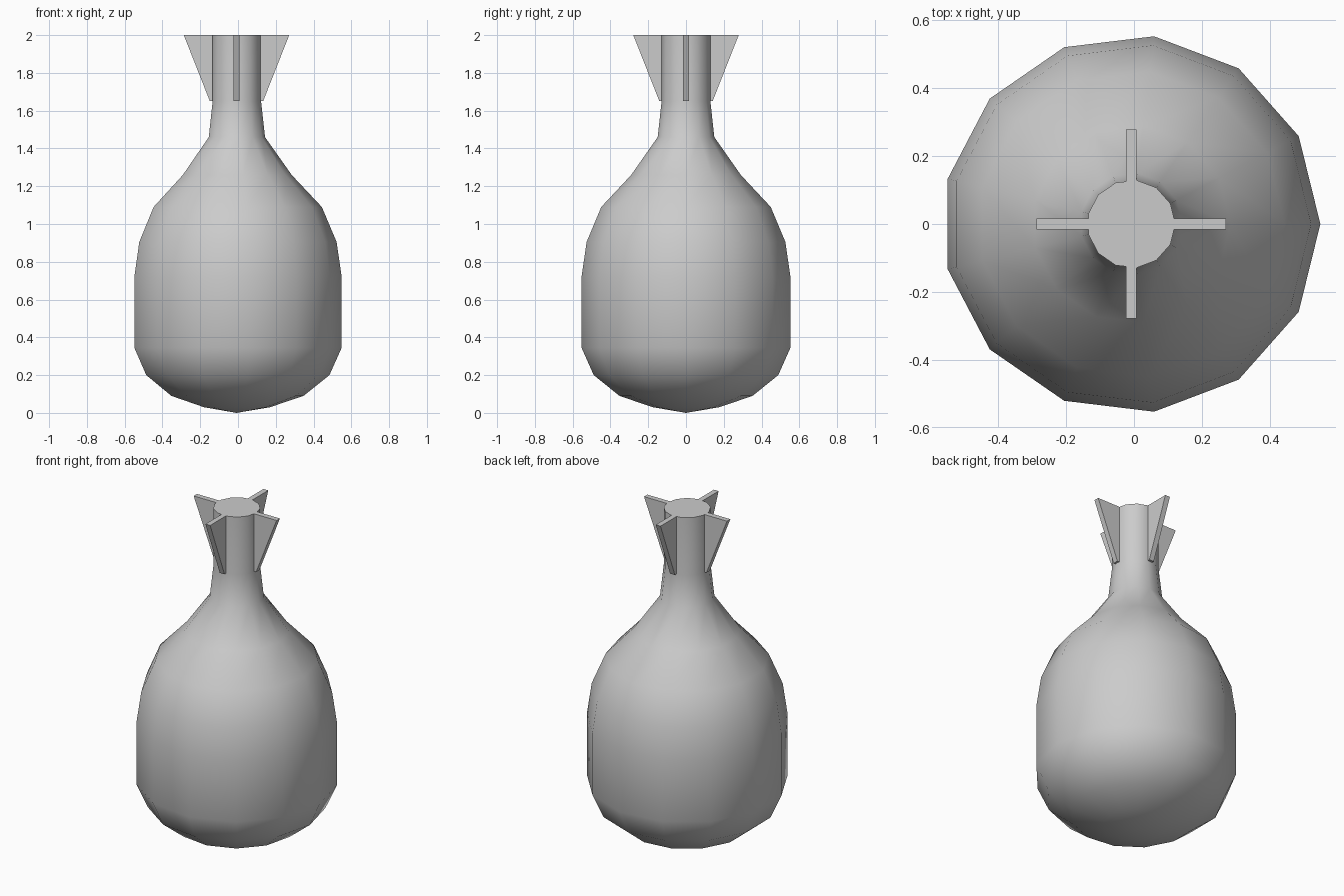
import bpy
import bmesh
import math
from mathutils import Matrix

cube = bpy.data.objects.get("Cube")
if cube:
    bpy.data.objects.remove(cube, do_unlink=True)

SIDES = 13
AXIS_X = -0.008  # the odd-sided body sits slightly off its bounding centre

grey = bpy.data.materials.new("plain grey")
grey.use_nodes = True
colour = (0.6, 0.6, 0.6, 1)
grey.diffuse_color = colour
grey.node_tree.nodes["Principled BSDF"].inputs["Base Color"].default_value = colour


def add_object(name, bm):
    bmesh.ops.recalc_face_normals(bm, faces=bm.faces)
    mesh = bpy.data.meshes.new(name)
    bm.to_mesh(mesh)
    bm.free()
    mesh.materials.append(grey)
    obj = bpy.data.objects.new(name, mesh)
    bpy.context.collection.objects.link(obj)
    obj.location.x = AXIS_X
    return obj


# Bulbous body and neck: rings of (radius, height), closed by a tip and a flat cap
profile = [(0.177, 0.03), (0.355, 0.09), (0.492, 0.2), (0.557, 0.345),
           (0.557, 0.72), (0.53, 0.905), (0.452, 1.09), (0.292, 1.26),
           (0.151, 1.46), (0.13, 1.65), (0.13, 2.0)]
bm = bmesh.new()
rings = []
for radius, z in profile:
    angles = [math.tau * i / SIDES for i in range(SIDES)]
    rings.append([bm.verts.new((radius * math.cos(a), radius * math.sin(a), z))
                  for a in angles])
tip = bm.verts.new((0, 0, 0))
for i in range(SIDES):
    j = (i + 1) % SIDES
    bm.faces.new((tip, rings[0][j], rings[0][i]))
    for low, high in zip(rings, rings[1:]):
        bm.faces.new((low[i], low[j], high[j], high[i]))
bm.faces.new(rings[-1])
body = add_object("body", bm)

bpy.ops.object.select_all(action="DESELECT")
body.select_set(True)
bpy.context.view_layer.objects.active = body
bpy.ops.object.shade_smooth_by_angle(angle=math.radians(50))

# Four flared tail fins around the neck
HALF = 0.016
outline = [(0.1, 1.65), (0.141, 1.65), (0.279, 2.0), (0.1, 2.0)]
for k, side in enumerate(("left", "back", "right", "front")):
    bm = bmesh.new()
    face = bm.faces.new([bm.verts.new((r, -HALF, z)) for r, z in outline])
    extruded = bmesh.ops.extrude_face_region(bm, geom=[face])["geom"]
    bmesh.ops.translate(bm, vec=(0, 2 * HALF, 0),
                        verts=[g for g in extruded if isinstance(g, bmesh.types.BMVert)])
    bmesh.ops.rotate(bm, verts=bm.verts, cent=(0, 0, 0),
                     matrix=Matrix.Rotation(k * math.pi / 2, 3, "Z"))
    add_object(side + "_fin", bm)
